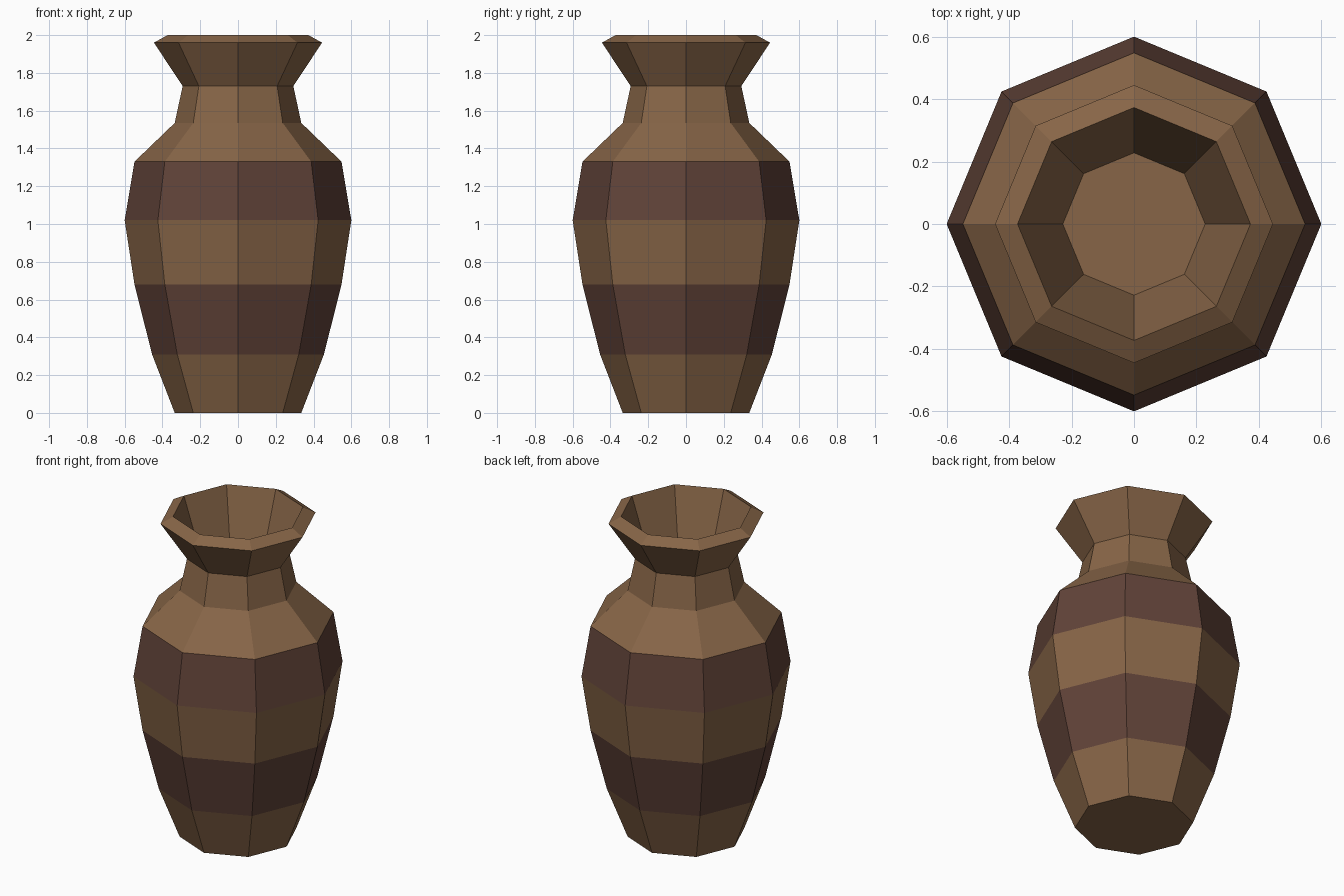
import bpy, bmesh, math

if "Cube" in bpy.data.objects:
    bpy.data.objects.remove(bpy.data.objects["Cube"])

SIDES = 8

def material(name, rgb):
    m = bpy.data.materials.new(name)
    m.diffuse_color = (*rgb, 1.0)
    m.use_nodes = True
    m.node_tree.nodes["Principled BSDF"].inputs["Base Color"].default_value = m.diffuse_color
    return m

tan = material("tan_clay", (0.242, 0.130, 0.063))
maroon = material("maroon_glaze", (0.119, 0.056, 0.040))

# Profile (radius, height): outside from the foot up, over the lip, down the throat
profile = [
    (0.335, 0.00), (0.455, 0.31), (0.548, 0.68), (0.60, 1.02), (0.548, 1.33),
    (0.335, 1.535), (0.293, 1.73), (0.445, 1.96), (0.373, 2.00), (0.228, 1.57),
]
maroon_bands = {1, 3}   # painted stripes, counted from the foot

# Vase body: octagonal rings joined by quads, capped at foot and throat
bm = bmesh.new()
rings = []
for r, z in profile:
    rings.append([bm.verts.new((r * math.cos(math.tau * i / SIDES),
                                r * math.sin(math.tau * i / SIDES), z))
                  for i in range(SIDES)])
for band, (a, b) in enumerate(zip(rings, rings[1:])):
    for i in range(SIDES):
        j = (i + 1) % SIDES
        face = bm.faces.new((a[i], a[j], b[j], b[i]))
        face.material_index = 1 if band in maroon_bands else 0
bm.faces.new(rings[0][::-1])
bm.faces.new(rings[-1])

mesh = bpy.data.meshes.new("vase")
bm.to_mesh(mesh)
bm.free()
mesh.materials.append(tan)
mesh.materials.append(maroon)
vase = bpy.data.objects.new("vase", mesh)
bpy.context.collection.objects.link(vase)
